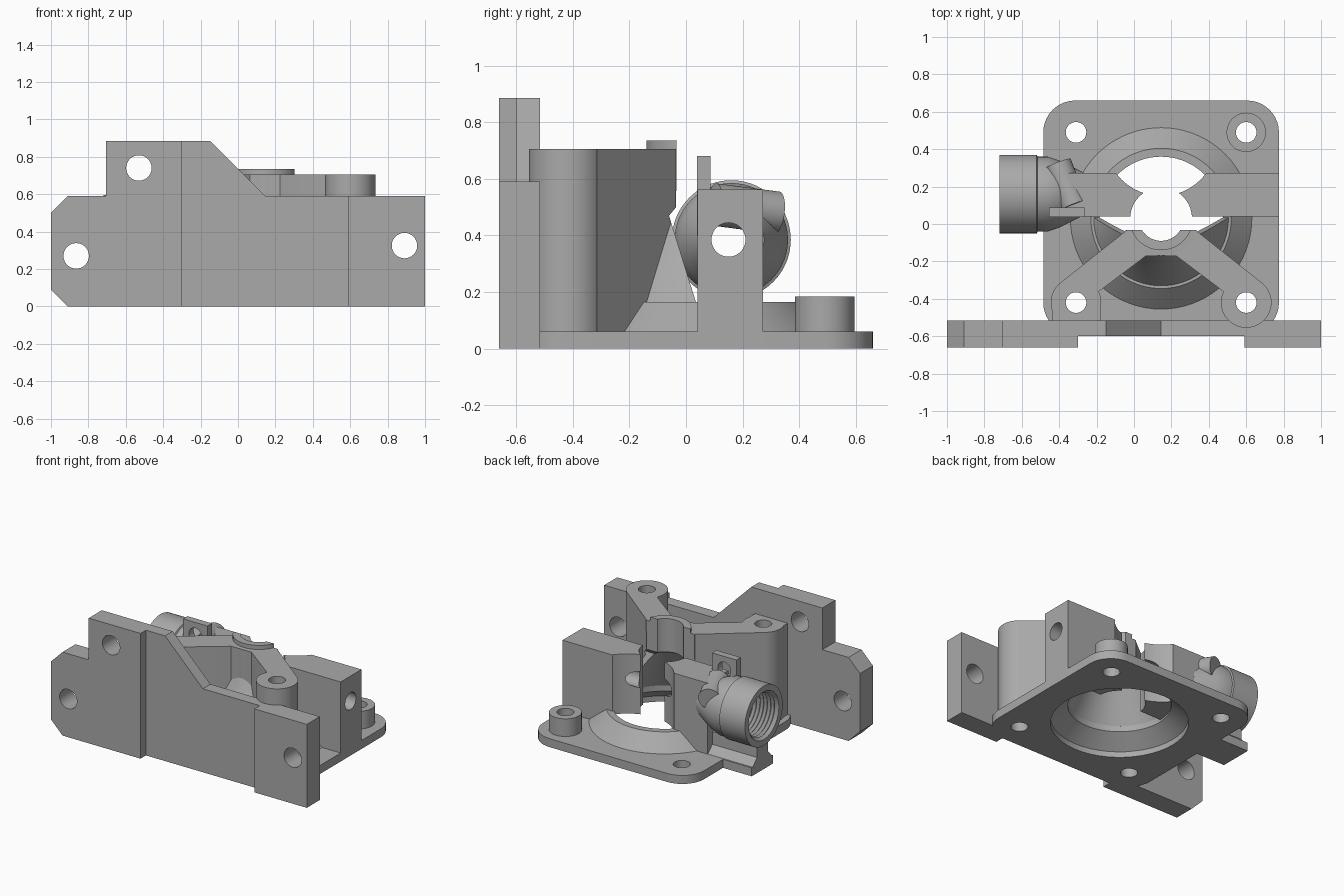
import bpy, bmesh
from math import sin, cos, pi, radians
from mathutils import Vector

if "Cube" in bpy.data.objects:
    bpy.data.objects.remove(bpy.data.objects["Cube"])

grey = bpy.data.materials.new("plain grey")
grey.use_nodes = True
grey.diffuse_color = (0.4, 0.4, 0.4, 1)
grey.node_tree.nodes["Principled BSDF"].inputs["Base Color"].default_value = (0.4, 0.4, 0.4, 1)

CX, CY = 0.145, 0.03          # motor axis
HX, HZ = 0.15, 0.385          # filament path (y, z)
SCREWS = [(-0.31, 0.49), (0.6, 0.49), (-0.31, -0.42), (0.6, -0.42)]


def finish(name, bm):
    bmesh.ops.remove_doubles(bm, verts=bm.verts, dist=1e-5)
    bmesh.ops.recalc_face_normals(bm, faces=bm.faces)
    mesh = bpy.data.meshes.new(name)
    bm.to_mesh(mesh)
    bm.free()
    mesh.materials.append(grey)
    obj = bpy.data.objects.new(name, mesh)
    bpy.context.collection.objects.link(obj)
    return obj


def prism(name, pts, axis, lo, hi):
    """Extrude a flat outline along x (y,z), y (x,z) or z (x,y)."""
    place = {"x": lambda a, b, t: (t, a, b),
             "y": lambda a, b, t: (a, t, b),
             "z": lambda a, b, t: (a, b, t)}[axis]
    bm = bmesh.new()
    face = bm.faces.new([bm.verts.new(place(a, b, lo)) for a, b in pts])
    new = bmesh.ops.extrude_face_region(bm, geom=[face])["geom"]
    move = Vector(place(0, 0, hi - lo))
    bmesh.ops.translate(bm, vec=move, verts=[v for v in new if isinstance(v, bmesh.types.BMVert)])
    return finish(name, bm)


def box(name, x, y, z):
    return prism(name, [(x[0], y[0]), (x[1], y[0]), (x[1], y[1]), (x[0], y[1])], "z", *z)


def arc(a, b, r, start=0, end=360, n=48):
    full = end - start == 360
    steps = n if full else n + 1
    return [(a + r * cos(radians(start + (end - start) * i / n)),
             b + r * sin(radians(start + (end - start) * i / n))) for i in range(steps)]


def rod(name, a, b, r, axis, lo, hi):
    return prism(name, arc(a, b, r), axis, lo, hi)


def lathe(name, profile, origin, axis="z", closed=False, n=72):
    """Spin (radius, height) pairs; open profiles are capped."""
    bm = bmesh.new()
    rings = []
    for r, h in profile:
        ring = []
        for i in range(n):
            c, s = r * cos(2 * pi * i / n), r * sin(2 * pi * i / n)
            p = (c, s, h) if axis == "z" else (h, c, s)
            ring.append(bm.verts.new(Vector(p) + Vector(origin)))
        rings.append(ring)
    pairs = list(zip(rings, rings[1:]))
    if closed:
        pairs.append((rings[-1], rings[0]))
    else:
        bm.faces.new(rings[0])
        bm.faces.new(rings[-1])
    for p, q in pairs:
        for i in range(n):
            j = (i + 1) % n
            bm.faces.new((p[i], p[j], q[j], q[i]))
    return finish(name, bm)


def cut(obj, *cutters):
    for c in cutters:
        mod = obj.modifiers.new("cut", "BOOLEAN")
        mod.operation, mod.solver, mod.object = "DIFFERENCE", "EXACT", c
    dg = bpy.context.evaluated_depsgraph_get()
    mesh = bpy.data.meshes.new_from_object(obj.evaluated_get(dg))
    obj.modifiers.clear()
    obj.data = mesh
    return obj


# Cutters shared by several parts
screw_cutters = [rod("screw_cutter", x, y, 0.055, "z", -0.2, 1.2) for x, y in SCREWS]
cavity = lathe("cavity_cutter", [(0.44, -0.1), (0.44, 0.04), (0.33, 0.125), (0.33, 0.165),
                                 (0.17, 0.47), (0.12, 0.5), (0.12, 1)], (CX, CY, 0))
opening = lathe("opening_cutter", [(0.44, -0.1), (0.44, 0.04), (0.33, 0.125), (0.33, 0.14),
                                   (0.165, 0.141), (0.165, 1)], (CX, CY, 0))
rear_space = prism("rear_space_cutter", [(-0.03, 1), (-0.035, 0.5), (-0.06, 0.47), (0.035, 0.165),
                                         (0.9, 0.165), (0.9, 1)], "x", -1, 1)
path_bore = rod("path_cutter", HX, HZ, 0.06, "x", -1.2, 1.2)
idler = rod("idler_cutter", CX, 0.45, 0.3, "z", 0.1, 1.2)
cutters = screw_cutters + [cavity, opening, rear_space, path_bore, idler]

# Mounting plate with rounded corners
r = 0.17
outline = (arc(0.775 - r, 0.66 - r, r, 0, 90, 10) + arc(-0.485 + r, 0.66 - r, r, 90, 180, 10)
           + arc(-0.485 + r, -0.59 + r, r, 180, 270, 10) + arc(0.775 - r, -0.59 + r, r, 270, 360, 10))
plate = prism("base_plate", outline, "z", 0, 0.06)
plate_hole = rod("plate_hole_cutter", CX, CY, 0.44, "z", -0.1, 0.2)
cutters.append(plate_hole)
cut(plate, plate_hole, *screw_cutters)

# Raised conical collar around the motor opening
lathe("motor_collar", [(0.44, 0), (0.485, 0), (0.485, 0.06), (0.375, 0.165), (0.33, 0.165),
                       (0.33, 0.125), (0.44, 0.04)], (CX, CY, 0), closed=True)

# Front bracket, with a thinner middle
bracket = prism("front_bracket", [(-0.91, 0), (1, 0), (1, 0.59), (0.145, 0.59), (-0.15, 0.885),
                                  (-0.705, 0.885), (-0.705, 0.59), (-0.91, 0.59), (-1, 0.5),
                                  (-1, 0.09)], "y", -0.66, -0.515)
recess = box("recess_cutter", (-0.3, 0.59), (-0.8, -0.6), (-0.1, 1))
bolts = [rod("bolt_cutter", x, z, 0.068, "y", -1, 0)
         for x, z in ((-0.865, 0.27), (-0.53, 0.74), (0.89, 0.325))]
cutters += [recess] + bolts
cut(bracket, recess, *bolts)

# Rear screw post
cut(rod("rear_post", 0.6, 0.49, 0.105, "z", 0.05, 0.185), screw_cutters[1])

# Front columns and the arms that reach to the bearing holder
for side, label in ((1, "left"), (-1, "right")):
    bx = CX + side * 0.455
    hole = screw_cutters[3 if side > 0 else 2]
    cut(rod(label + "_column", bx, -0.42, 0.135, "z", 0.03, 0.705), hole)
    arm = prism(label + "_arm", [(CX + side * a, b) for a, b in
                ((0.54, -0.315), (0.18, -0.03), (0.02, -0.03), (0.02, -0.17), (0.08, -0.17),
                 (0.345, -0.37), (0.455, -0.42))], "z", 0.05, 0.705)
    cut(arm, cavity, rear_space, hole)
cut(box("right_column_web", (-0.435, -0.18), (-0.53, -0.42), (0.05, 0.705)), screw_cutters[2])

# Bearing holder: flared half cone with a half-round cap
holder = lathe("bearing_holder", [(0.375, 0.15), (0.36, 0.165), (0.2, 0.5), (0.2, 0.705),
                                  (0.17, 0.706), (0.17, 0.735)], (CX, CY, 0))
cut(holder, cavity, rear_space)

# Guide blocks on both sides of the drive opening
left_block = box("left_guide_block", (0.15, 0.775), (0.04, 0.272), (0, 0.562))
right_block = box("right_guide_block", (-0.36, 0.14), (0.04, 0.272), (0, 0.562))
for block in (left_block, right_block):
    cut(block, opening, idler, path_bore)

# Tube fitting with a threaded socket, tapering into the right block
socket = [(0.175, -0.73), (0.165, -0.715)]
for i in range(7):
    socket += [(0.15, -0.70 + i * 0.028), (0.165, -0.686 + i * 0.028)]
socket += [(0.15, -0.5), (0.06, -0.499), (0.06, 0)]
thread = lathe("thread_cutter", socket, (0, 0.16, HZ), "x")
cutters.append(thread)
fitting = lathe("tube_fitting", [(0.21, -0.72), (0.21, -0.52), (0.2, -0.515), (0.2, -0.46),
                                 (0.18, -0.4), (0.115, -0.27)], (0, 0.16, HZ), "x")
cut(fitting, thread, path_bore)

# Foot and neck below the fitting
cut(box("fitting_foot", (-0.71, -0.35), (0.045, 0.28), (0, 0.06)), thread)
cut(prism("fitting_neck", [(0.045, 0.05), (0.28, 0.05), (0.22, 0.11), (0.22, 0.2),
                           (0.1, 0.2), (0.1, 0.11)], "x", -0.71, -0.35), thread)

# Clamp tab with its slanted screw sleeve
tab = box("clamp_tab", (-0.455, -0.265), (0.038, 0.087), (0.4, 0.68))
tab_hole = rod("tab_cutter", -0.36, 0.59, 0.05, "y", -0.1, 0.14)
cutters.append(tab_hole)
cut(tab, tab_hole, path_bore)
sleeve = rod("screw_sleeve", 0, 0, 0.075, "z", -0.12, 0.12)
axis = Vector((-0.09, 0.23, -0.03))
sleeve.rotation_euler = axis.to_track_quat("Z", "Y").to_euler()
sleeve.location = (-0.365, 0.21, 0.495)

for c in cutters:
    bpy.data.objects.remove(c)

# Smooth the round faces, keep edges crisp
bpy.ops.object.select_all(action="DESELECT")
for obj in bpy.context.collection.objects:
    if obj.type == "MESH":
        obj.select_set(True)
        bpy.context.view_layer.objects.active = obj
bpy.ops.object.shade_smooth_by_angle(angle=radians(25))
